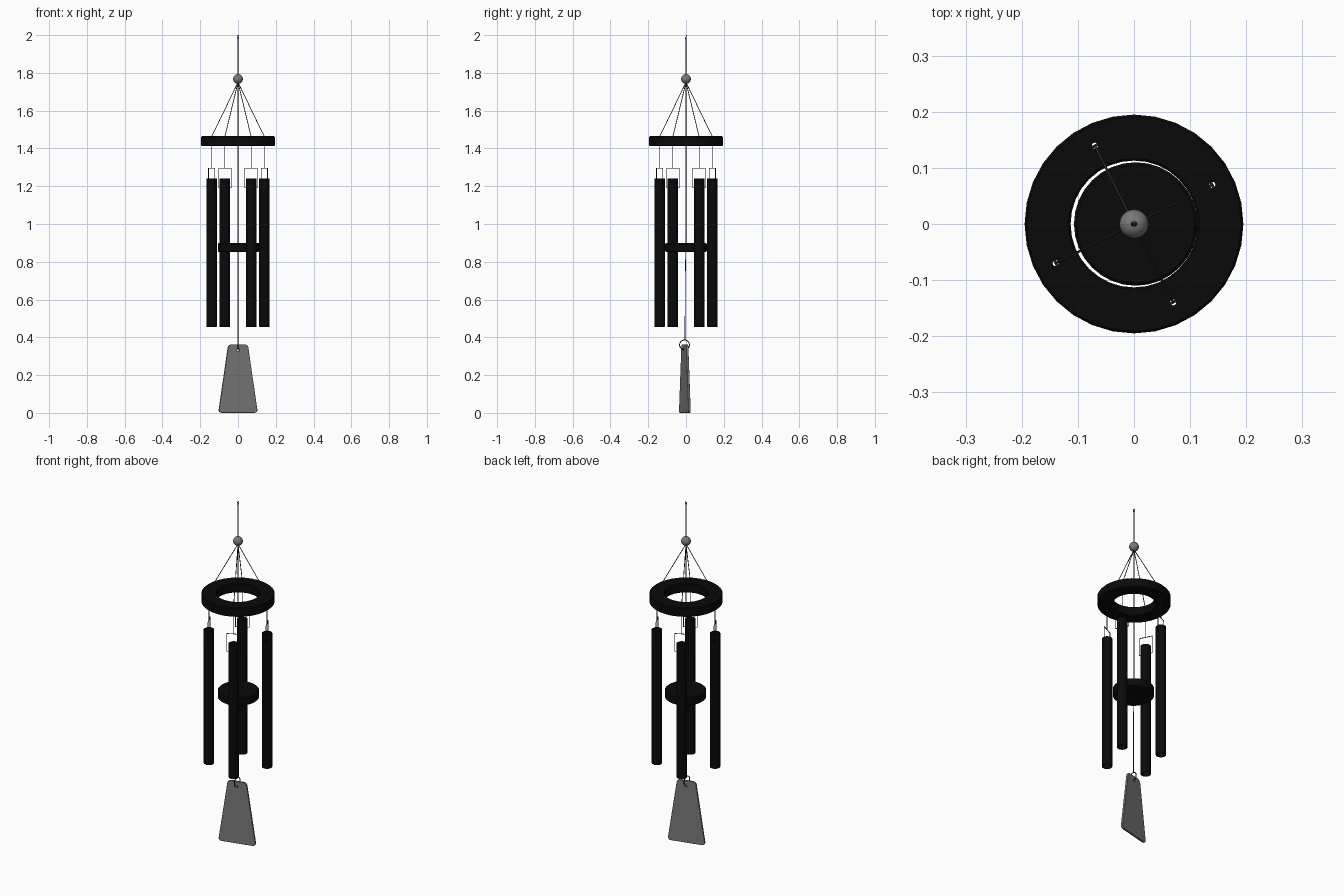
import bpy, bmesh, math
from mathutils import Vector

cube = bpy.data.objects.get("Cube")
if cube:
    bpy.data.objects.remove(cube)


def material(name, value):
    mat = bpy.data.materials.new(name)
    mat.use_nodes = True
    color = (value, value, value, 1)
    mat.diffuse_color = color
    bsdf = mat.node_tree.nodes["Principled BSDF"]
    bsdf.inputs["Base Color"].default_value = color
    bsdf.inputs["Roughness"].default_value = 0.6
    return mat


black = material("black", 0.003)
grey = material("metal grey", 0.19)
cord = material("dark cord", 0.03)


def add_object(name, bm, mat):
    bmesh.ops.recalc_face_normals(bm, faces=bm.faces)
    mesh = bpy.data.meshes.new(name)
    bm.to_mesh(mesh)
    bm.free()
    mesh.materials.append(mat)
    obj = bpy.data.objects.new(name, mesh)
    bpy.context.collection.objects.link(obj)
    return obj


def smooth(obj, angle=35):
    bpy.ops.object.select_all(action="DESELECT")
    obj.select_set(True)
    bpy.context.view_layer.objects.active = obj
    bpy.ops.object.shade_smooth_by_angle(angle=math.radians(angle))


def lathe(name, inner, outer, low, high, chamfer, sides, mat, xy=(0, 0)):
    """Solid disc (inner = 0) or hollow ring with chamfered rims."""
    c = chamfer
    points = [(outer - c, low), (outer, low + c), (outer, high - c), (outer - c, high)]
    if inner:
        points += [(inner + c, high), (inner, high - c), (inner, low + c), (inner + c, low)]
    else:
        points = [(0, low)] + points + [(0, high)]
    bm = bmesh.new()
    verts = [bm.verts.new((r, 0, z)) for r, z in points]
    edges = [bm.edges.new(pair) for pair in zip(verts, verts[1:])]
    if inner:
        edges.append(bm.edges.new((verts[-1], verts[0])))
    bmesh.ops.spin(bm, geom=verts + edges, cent=(0, 0, 0), axis=(0, 0, 1),
                   angle=math.tau, steps=sides)
    bmesh.ops.remove_doubles(bm, verts=bm.verts, dist=0.0001)
    bmesh.ops.translate(bm, verts=bm.verts, vec=(*xy, 0))
    obj = add_object(name, bm, mat)
    smooth(obj)
    return obj


def wire(name, points, radius, mat, closed=False):
    curve = bpy.data.curves.new(name, "CURVE")
    curve.dimensions = "3D"
    curve.bevel_depth = radius
    curve.bevel_resolution = 2
    curve.use_fill_caps = True
    spline = curve.splines.new("POLY")
    spline.points.add(len(points) - 1)
    for point, co in zip(spline.points, points):
        point.co = (*co, 1)
    spline.use_cyclic_u = closed
    curve.materials.append(mat)
    obj = bpy.data.objects.new(name, curve)
    bpy.context.collection.objects.link(obj)


def drill(target, location, radius, rotation=(0, 0, 0)):
    """Cut a round hole through the target."""
    bpy.ops.mesh.primitive_cylinder_add(vertices=12, radius=radius, depth=0.2,
                                        location=location, rotation=rotation)
    cutter = bpy.context.object
    cutter.name = "hole_cutter"
    cutter.hide_render = True
    cutter.hide_set(True)
    cutter.display_type = "WIRE"
    mod = target.modifiers.new("hole", "BOOLEAN")
    mod.operation = "DIFFERENCE"
    mod.solver = "EXACT"
    mod.object = cutter
    bpy.context.view_layer.objects.active = target
    bpy.ops.object.modifier_apply(modifier=mod.name)
    bpy.data.objects.remove(cutter)


# Wooden ring, striker disc and top bead
top_ring = lathe("top_ring", 0.113, 0.195, 1.412, 1.465, 0.004, 32, black)
lathe("striker_disc", 0, 0.11, 0.852, 0.9, 0.005, 32, black, (0.003, 0))
bpy.ops.mesh.primitive_uv_sphere_add(segments=24, ring_count=16, radius=0.026,
                                     location=(0, 0, 1.768))
bead = bpy.context.object
bead.name = "top_bead"
bead.data.materials.append(grey)
smooth(bead, 60)

# Four chimes, each with its cord and wire bail
for i in range(4):
    angle = math.radians(26.5 + 90 * i)
    out = Vector((math.cos(angle), math.sin(angle), 0))
    side = Vector((-out.y, out.x, 0)) * 0.037
    hub = out * 0.156
    up = Vector((0, 0, 1))
    drill(top_ring, hub + up * 1.44, 0.0055)
    lathe(f"chime_tube_{i + 1}", 0.023, 0.028, 0.456, 1.24, 0.001, 20, black, hub.xy)
    wire(f"chime_cord_{i + 1}", [up * 1.75, hub + up * 1.462, hub + up * 1.295],
         0.002, cord)
    low, high = hub + up * 1.192, hub + up * 1.295
    wire(f"chime_bail_{i + 1}", [low - side, low + side, high + side, high - side],
         0.0024, cord, True)
smooth(top_ring)

# Centre cord with a small hanging loop at the top
wire("centre_cord", [(0, 0, 1.985), (0, 0, 0.9), (0, -0.004, 0.72), (0, -0.005, 0.385)],
     0.002, cord)
loop = [(0.004 * math.cos(a), 0.003 * math.sin(a), 1.99 + 0.008 * math.sin(a))
        for a in [math.tau * k / 12 for k in range(12)]]
wire("hanging_loop", loop, 0.002, cord, True)

# Wind sail: rounded trapezoid plate, turned slightly
bm = bmesh.new()
corners = [(-0.107, 0.004), (0.107, 0.004), (0.053, 0.367), (-0.053, 0.367)]
verts = [bm.verts.new((x, -0.006, z)) for x, z in corners]
bm.faces.new(verts)
bmesh.ops.bevel(bm, geom=verts, offset=0.018, segments=4, profile=0.5, affect="VERTICES")
plate = bmesh.ops.extrude_face_region(bm, geom=bm.faces[:])
bmesh.ops.translate(bm, vec=(0, 0.012, 0),
                    verts=[v for v in plate["geom"] if isinstance(v, bmesh.types.BMVert)])
sail = add_object("wind_sail", bm, grey)
drill(sail, (0, 0, 0.338), 0.007, (math.pi / 2, 0, 0))
sail.rotation_euler.z = math.radians(14)
sail.location = (0, -0.006, -0.004)
bevel = sail.modifiers.new("soft_edges", "BEVEL")
bevel.width = 0.0015
bevel.segments = 2
smooth(sail)

# Split ring joining the cord to the sail
circle = [(0, -0.008 + 0.026 * math.cos(a), 0.36 + 0.026 * math.sin(a))
          for a in [math.tau * k / 24 for k in range(24)]]
wire("sail_ring", circle, 0.0025, cord, True)
